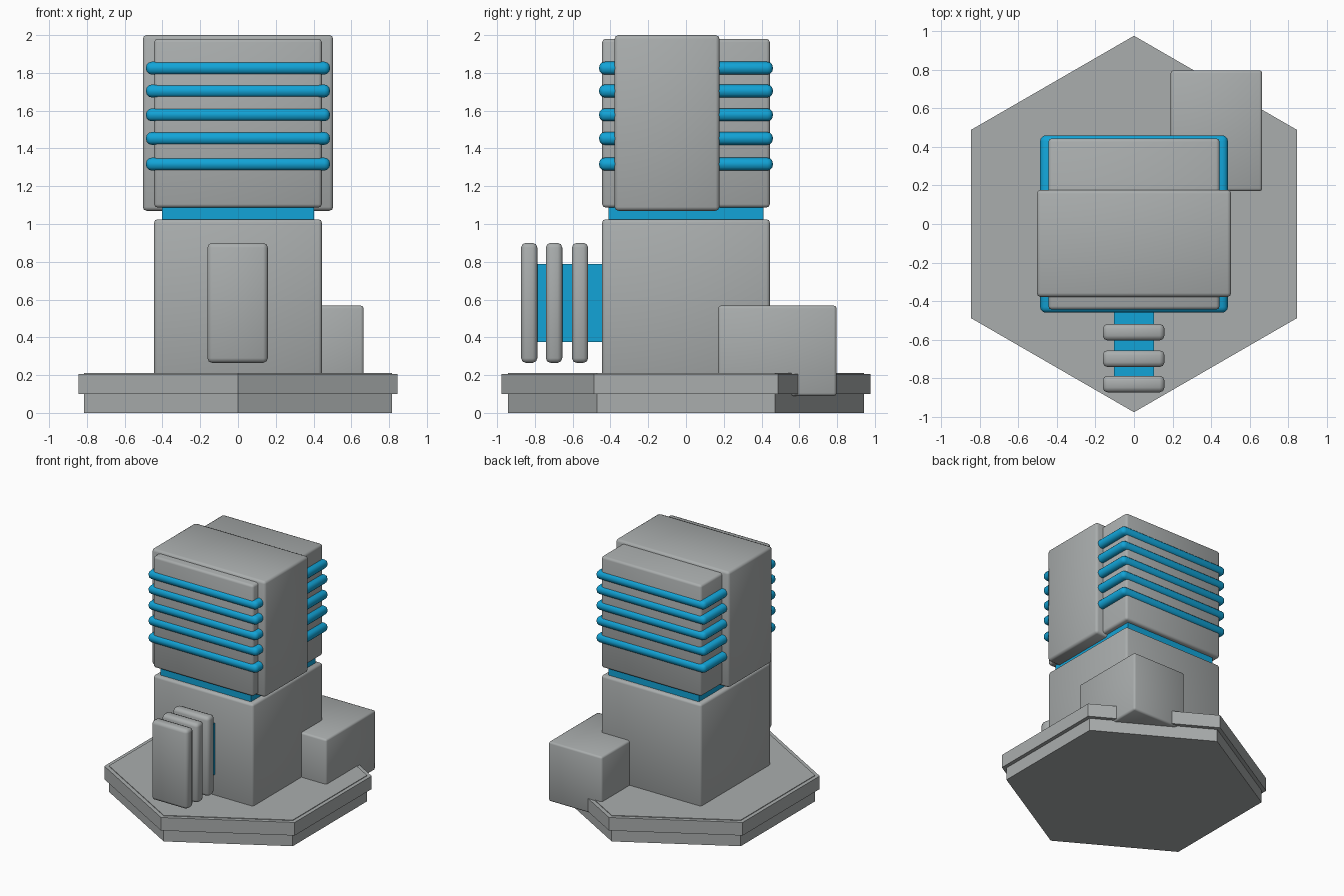
import bpy, bmesh, math
from mathutils import Vector

if "Cube" in bpy.data.objects:
    bpy.data.objects.remove(bpy.data.objects["Cube"])


def material(name, rgb):
    m = bpy.data.materials.new(name)
    m.diffuse_color = (*rgb, 1.0)
    m.use_nodes = True
    m.node_tree.nodes["Principled BSDF"].inputs["Base Color"].default_value = m.diffuse_color
    return m


GREY = material("metal_grey", (0.40, 0.42, 0.42))
BLUE = material("bright_blue", (0.006, 0.37, 0.68))


def finish(bm, name, mat, smooth):
    bmesh.ops.recalc_face_normals(bm, faces=bm.faces)
    me = bpy.data.meshes.new(name)
    bm.to_mesh(me)
    bm.free()
    me.materials.append(mat)
    if smooth:
        me.shade_smooth()
    ob = bpy.data.objects.new(name, me)
    bpy.context.collection.objects.link(ob)
    return ob


def box(name, mat, x, y, z, bevel=0.0, segments=2):
    """Box from (min, max) ranges with optionally rounded edges."""
    bm = bmesh.new()
    bmesh.ops.create_cube(bm, size=1)
    for v in bm.verts:
        v.co = Vector([r[0] + (c + 0.5) * (r[1] - r[0]) for r, c in zip((x, y, z), v.co)])
    if bevel:
        bmesh.ops.bevel(bm, geom=bm.edges[:], offset=bevel, segments=segments,
                        profile=0.5, affect='EDGES', clamp_overlap=True)
    return finish(bm, name, mat, bevel > 0)


def hexagon(name, mat, radius, z0, z1):
    """Hexagonal slab with corners on the y axis."""
    bm = bmesh.new()
    ring = [bm.verts.new((radius * math.sin(i * math.pi / 3),
                          radius * math.cos(i * math.pi / 3), z0)) for i in range(6)]
    face = bm.faces.new(ring)
    top = bmesh.ops.extrude_face_region(bm, geom=[face])["geom"]
    bmesh.ops.translate(bm, verts=[g for g in top if isinstance(g, bmesh.types.BMVert)],
                        vec=(0, 0, z1 - z0))
    if not any(len(f.verts) == 6 and all(abs(v.co.z - z0) < 1e-6 for v in f.verts)
               for f in bm.faces):
        bm.faces.new(ring)
    return finish(bm, name, mat, False)


# Hexagonal base with protruding rim
hexagon("base_core", GREY, 0.942, 0.0, 0.21)
hexagon("base_rim", GREY, 0.976, 0.10, 0.205)

# Lower body and side box
box("lower_body", GREY, (-0.444, 0.444), (-0.444, 0.444), (0.19, 1.025), 0.018)
box("side_box", GREY, (0.19, 0.665), (0.17, 0.797), (0.09, 0.568), 0.015)

# Neck joining the lower and upper blocks
box("neck", BLUE, (-0.402, 0.402), (-0.41, 0.41), (1.0, 1.11))

# Upper block and the wider band over it
box("upper_block", GREY, (-0.444, 0.444), (-0.444, 0.444), (1.087, 1.98), 0.018)
box("upper_band", GREY, (-0.504, 0.504), (-0.378, 0.177), (1.07, 2.0), 0.02)

# Rounded coils around the upper block
for i, z in enumerate((1.825, 1.704, 1.578, 1.453, 1.317)):
    box(f"coil_{i + 1}", BLUE, (-0.487, 0.487), (-0.46, 0.46), (z - 0.034, z + 0.034), 0.03, 3)

# Front connector with three plates
box("connector", BLUE, (-0.105, 0.105), (-0.83, -0.42), (0.375, 0.787))
for i, (y0, y1) in enumerate(((-0.873, -0.787), (-0.742, -0.655), (-0.604, -0.518))):
    box(f"front_plate_{i + 1}", GREY, (-0.162, 0.158), (y0, y1), (0.265, 0.90), 0.025)
